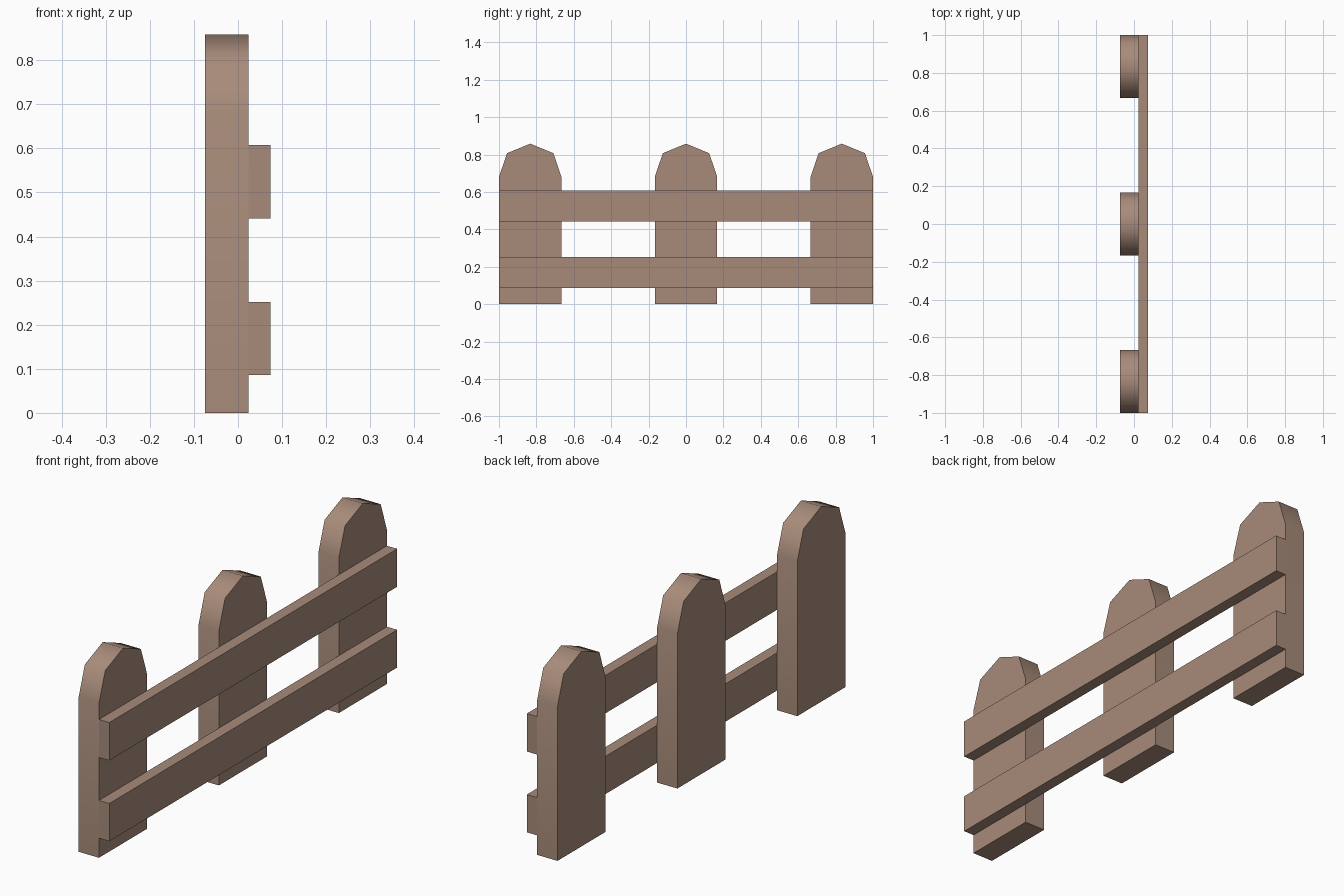
import bpy
import bmesh
from math import radians

cube = bpy.data.objects.get("Cube")
if cube:
    bpy.data.objects.remove(cube, do_unlink=True)

# Single wood colour
wood = bpy.data.materials.new("brown wood")
wood.use_nodes = True
colour = (0.39, 0.26, 0.195, 1)
wood.diffuse_color = colour
wood.node_tree.nodes["Principled BSDF"].inputs["Base Color"].default_value = colour


def board(name, profile, x0, x1):
    """Extrude a y-z outline along x into a solid board."""
    bm = bmesh.new()
    face = bm.faces.new([bm.verts.new((x0, y, z)) for y, z in profile])
    new = bmesh.ops.extrude_face_region(bm, geom=[face])["geom"]
    verts = [g for g in new if isinstance(g, bmesh.types.BMVert)]
    bmesh.ops.translate(bm, verts=verts, vec=(x1 - x0, 0, 0))
    bmesh.ops.recalc_face_normals(bm, faces=bm.faces)
    mesh = bpy.data.meshes.new(name)
    bm.to_mesh(mesh)
    bm.free()
    mesh.materials.append(wood)
    obj = bpy.data.objects.new(name, mesh)
    bpy.context.collection.objects.link(obj)
    return obj


# Pointed upright pickets, softly shaded around the rim
BACK, JOINT, FRONT = -0.075, 0.024, 0.074
half = [(0.167, 0), (0.167, 0.68), (0.124, 0.807)]
outline = half + [(0, 0.858)] + [(-y, z) for y, z in reversed(half)]
for name, offset in (("front", -0.833), ("middle", 0), ("back", 0.833)):
    picket = board(name + "_picket", [(y + offset, z) for y, z in outline], BACK, JOINT)
    bpy.ops.object.select_all(action="DESELECT")
    picket.select_set(True)
    bpy.context.view_layer.objects.active = picket
    bpy.ops.object.shade_smooth_by_angle(angle=radians(60))

# Horizontal rails
for name, low, high in (("lower_rail", 0.086, 0.252), ("upper_rail", 0.441, 0.608)):
    board(name, [(-1, low), (1, low), (1, high), (-1, high)], JOINT, FRONT)
